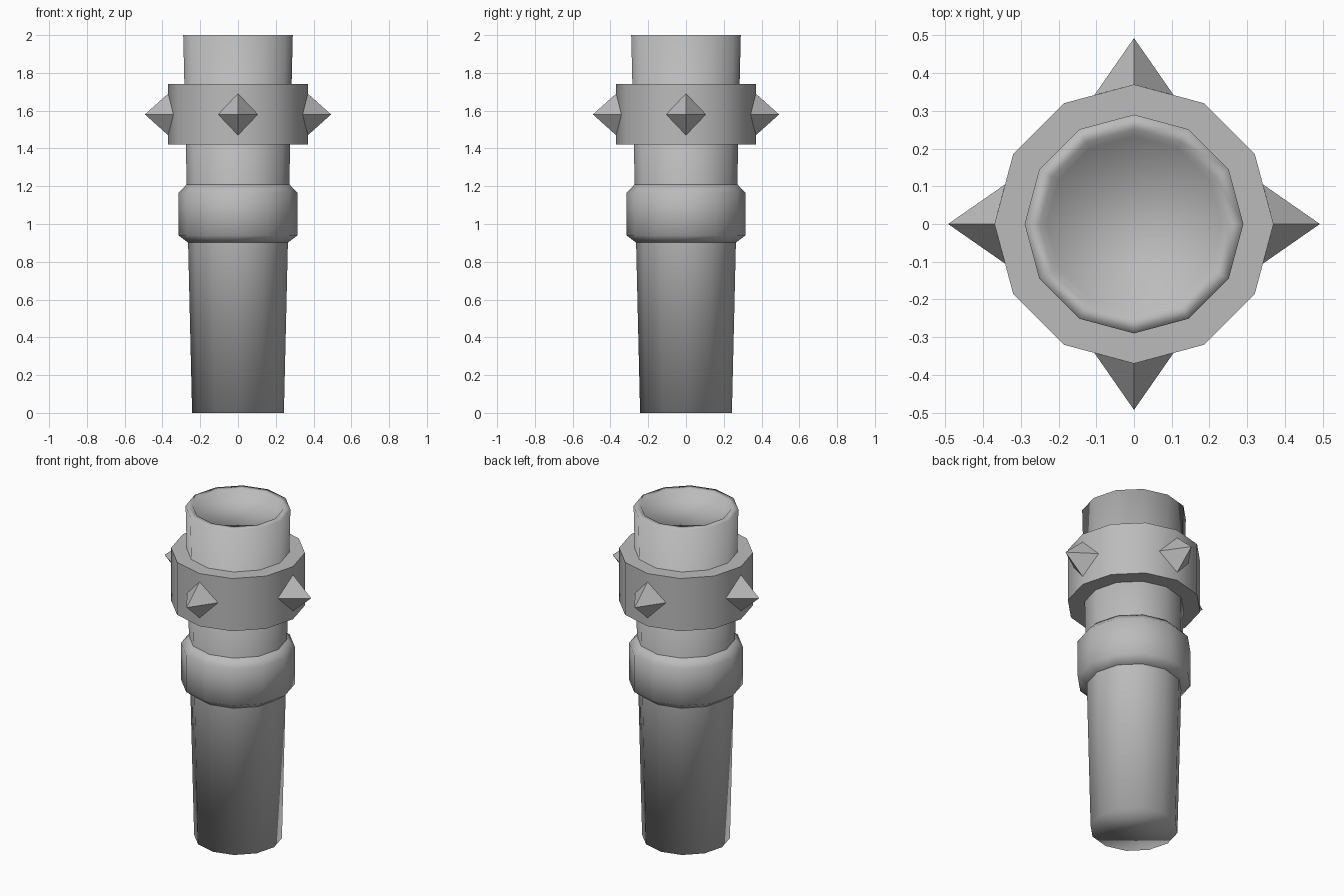
import bpy, bmesh, math

cube = bpy.data.objects.get("Cube")
if cube:
    bpy.data.objects.remove(cube, do_unlink=True)

SIDES = 12

grey = bpy.data.materials.new("plain grey")
grey.use_nodes = True
colour = (0.5, 0.5, 0.5, 1)
grey.diffuse_color = colour
grey.node_tree.nodes["Principled BSDF"].inputs["Base Color"].default_value = colour


def finish(name, bm, smooth_angle=None):
    bmesh.ops.recalc_face_normals(bm, faces=bm.faces)
    mesh = bpy.data.meshes.new(name)
    bm.to_mesh(mesh)
    bm.free()
    mesh.materials.append(grey)
    obj = bpy.data.objects.new(name, mesh)
    bpy.context.collection.objects.link(obj)
    if smooth_angle:
        bpy.ops.object.select_all(action='DESELECT')
        obj.select_set(True)
        bpy.context.view_layer.objects.active = obj
        bpy.ops.object.shade_smooth_by_angle(angle=math.radians(smooth_angle))
    return obj


def turned(name, profile, smooth_angle):
    """Lathe a (radius, height) profile and cap both ends."""
    bm = bmesh.new()
    rings = []
    for r, z in profile:
        rings.append([bm.verts.new((r * math.cos(i * math.tau / SIDES),
                                    r * math.sin(i * math.tau / SIDES), z))
                      for i in range(SIDES)])
    for low, high in zip(rings, rings[1:]):
        for i in range(SIDES):
            j = (i + 1) % SIDES
            bm.faces.new((low[i], low[j], high[j], high[i]))
    bm.faces.new(rings[0])
    bm.faces.new(rings[-1])
    return finish(name, bm, smooth_angle)


# Tapered shaft with a shallow recess in its top
turned("shaft", [(0.243, 0), (0.29, 2.0), (0.25, 2.0), (0.232, 1.96)], 100)

# Rounded collar around the middle
turned("collar", [(0.262, 0.90), (0.315, 0.94), (0.315, 1.165), (0.272, 1.21)], 60)

# Heavy band that carries the spikes
turned("spiked_band", [(0.37, 1.42), (0.37, 1.74)], 40)

# Four spikes whose bases lie on the band's surface
for k, side in enumerate(("left", "back", "right", "front")):
    bm = bmesh.new()
    tip = bm.verts.new((0.493, 0, 1.58))
    base = [bm.verts.new(p) for p in ((0.37, 0, 1.69), (0.342, 0.105, 1.58),
                                      (0.37, 0, 1.47), (0.342, -0.105, 1.58))]
    for i in range(4):
        bm.faces.new((tip, base[i], base[(i + 1) % 4]))
    bm.faces.new((base[0], base[1], base[3]))
    bm.faces.new((base[1], base[2], base[3]))
    spike = finish(side + "_spike", bm)
    spike.rotation_euler.z = k * math.pi / 2
